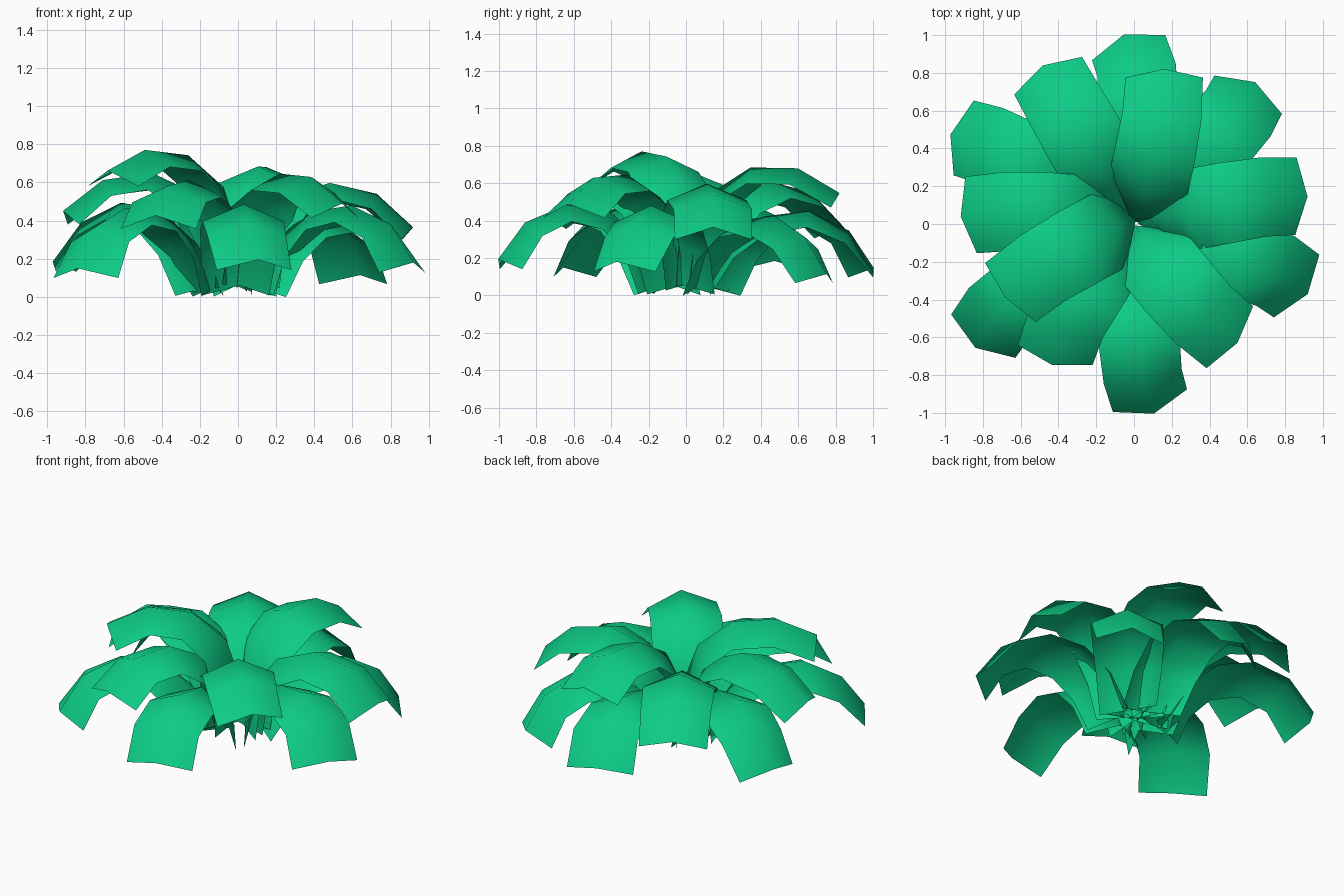
import bpy
import bmesh
from math import radians, sin, cos
from mathutils import Vector

cube = bpy.data.objects.get("Cube")
if cube:
    bpy.data.objects.remove(cube)

# Leaf colour
green = bpy.data.materials.new("leaf_green")
green.use_nodes = True
green.diffuse_color = (0.004, 0.6, 0.24, 1)
green.node_tree.nodes["Principled BSDF"].inputs["Base Color"].default_value = green.diffuse_color

SLOPES = (92, 70, 38, 5, -25)                     # arch of one leaf, base to tip
HALF_WIDTHS = (0.18, 0.2, 0.215, 0.215, 0.21, 0.205)
FOLDS = (0.12, 0.11, 0.1, 0.09, 0.09, 0.09)       # height of the ridge over the edges
BASE_HEIGHT = 0.06


def make_leaf(name, heading, pitch, skew, length, radius):
    """Arched leaf, two faces wide, with a raised midrib and a skewed end."""
    slopes = [radians(a + pitch) for a in SLOPES]
    step = 0.268 * length
    out = Vector((cos(radians(heading)), sin(radians(heading)), 0))
    across = Vector((-out.y, out.x, 0))
    up = Vector((0, 0, 1))
    r, z = radius, BASE_HEIGHT
    bm = bmesh.new()
    rows = []
    count = len(SLOPES)
    for i, (half, fold) in enumerate(zip(HALF_WIDTHS, FOLDS)):
        if i:
            r += step * cos(slopes[i - 1])
            z += step * sin(slopes[i - 1])
        t = i / count
        tilt = (slopes[max(i - 1, 0)] + slopes[min(i, count - 1)]) / 2
        turn = radians(heading + skew * (2.7 * t - 1.7))
        facing = Vector((cos(turn), sin(turn), 0))
        side = Vector((-sin(turn), cos(turn), 0))
        # The midrib bows sideways before the tip
        mid = out * r + up * z - across * skew * 0.024 * t * t * (1 - t)
        edge = mid - (up * cos(tilt) - facing * sin(tilt)) * fold
        rows.append([bm.verts.new(p) for p in (edge - side * half, mid, edge + side * half)])
    for a, b in zip(rows, rows[1:]):
        for k in range(2):
            bm.faces.new((a[k], b[k], b[k + 1], a[k + 1]))
    mesh = bpy.data.meshes.new(name)
    bm.to_mesh(mesh)
    bm.free()
    mesh.materials.append(green)
    mesh.shade_smooth()
    leaf = bpy.data.objects.new(name, mesh)
    bpy.context.collection.objects.link(leaf)


# Heading, pitch, end skew, length, base radius
upper_leaves = [
    (209.5, 1, 11, 0.99, 0),
    (79, -6, 11, 0.96, 0.01),
    (311, -9, 12, 0.93, 0.01),
    (177.5, -13, 11, 0.98, 0.02),
    (9, -18, -10, 0.96, 0.02),
    (240, -13, 15, 0.92, 0.02),
    (120, -18, -1, 0.98, 0.04),
]
lower_leaves = [
    (276, -28, 11, 0.91, 0.11),
    (338, -29, -14, 0.92, 0.08),
    (49.5, -33, 11, 0.88, 0.11),
    (93, -31, 16, 0.9, 0.11),
    (154, -29, 11, 0.95, 0.14),
    (218, -31, 18, 0.93, 0.14),
]
for tier, leaves in (("upper", upper_leaves), ("lower", lower_leaves)):
    for n, settings in enumerate(leaves, 1):
        make_leaf(f"{tier}_leaf_{n}", *settings)
